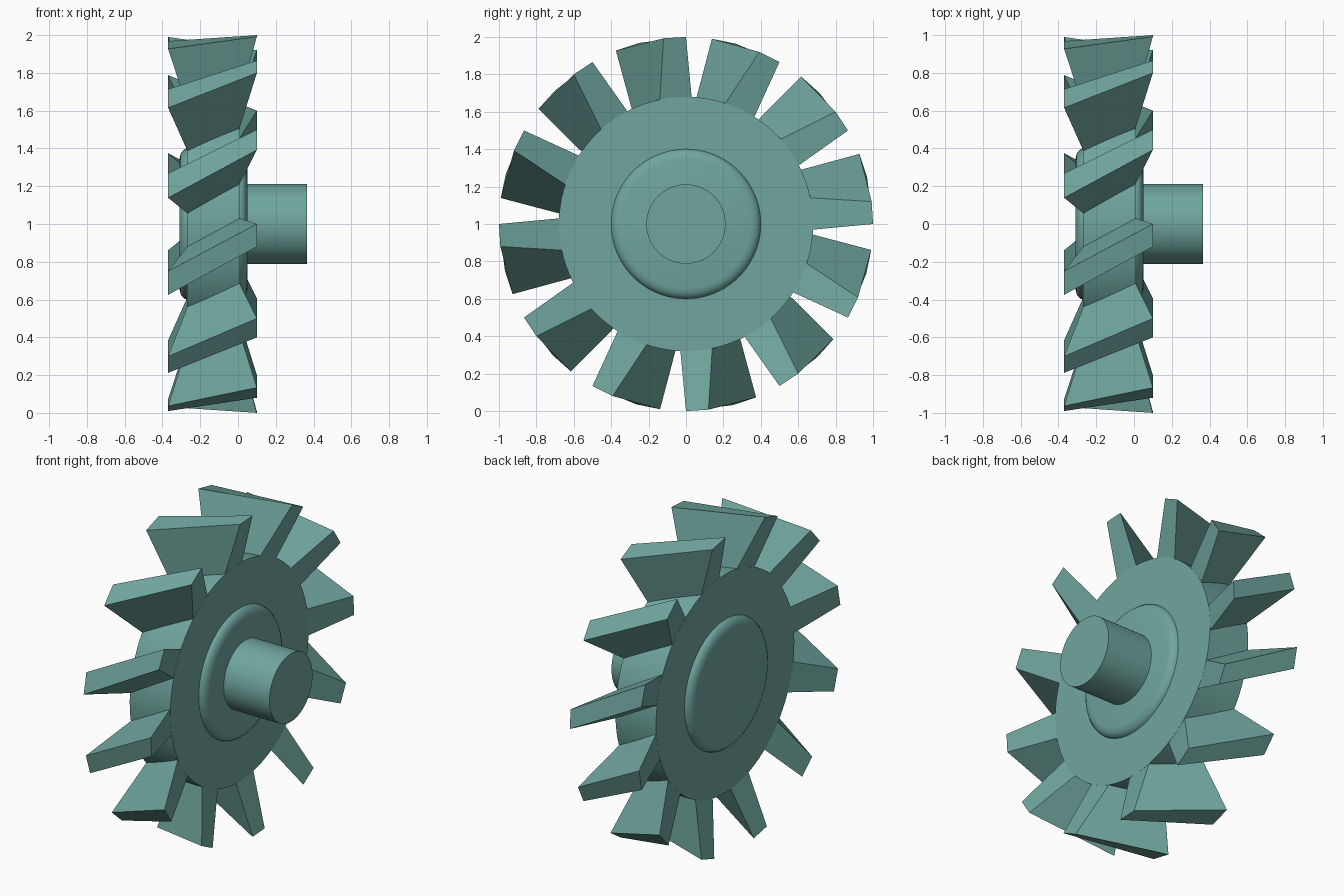
import bpy, bmesh, math
from mathutils import Vector

if "Cube" in bpy.data.objects:
    bpy.data.objects.remove(bpy.data.objects["Cube"])

CENTRE_Z = 1.0
BLADES = 12

teal = bpy.data.materials.new("muted_teal")
teal.diffuse_color = (0.16, 0.38, 0.34, 1)
teal.use_nodes = True
teal.node_tree.nodes["Principled BSDF"].inputs["Base Color"].default_value = teal.diffuse_color


def finish(name, bm, smooth=False):
    bmesh.ops.recalc_face_normals(bm, faces=bm.faces)
    me = bpy.data.meshes.new(name)
    bm.to_mesh(me)
    bm.free()
    me.materials.append(teal)
    ob = bpy.data.objects.new(name, me)
    bpy.context.collection.objects.link(ob)
    ob.location.z = CENTRE_Z
    if smooth:
        bpy.ops.object.select_all(action='DESELECT')
        ob.select_set(True)
        bpy.context.view_layer.objects.active = ob
        bpy.ops.object.shade_smooth_by_angle(angle=math.radians(32))
    return ob


def lathe(name, profile, steps=96):
    """Spin (x, radius) points around the x axis; the ends become flat caps."""
    bm = bmesh.new()
    rings = []
    for x, r in profile:
        rings.append([bm.verts.new((x, r * math.cos(2 * math.pi * i / steps),
                                    r * math.sin(2 * math.pi * i / steps)))
                      for i in range(steps)])
    for a, b in zip(rings, rings[1:]):
        for i in range(steps):
            j = (i + 1) % steps
            bm.faces.new((a[i], a[j], b[j], b[i]))
    bm.faces.new(rings[0])
    bm.faces.new(rings[-1])
    return finish(name, bm, True)


# Hub drum with a rounded raised boss on each side
boss = [(0.0, 0.40), (0.012, 0.396), (0.024, 0.386), (0.034, 0.37), (0.04, 0.345)]
front_side = [(0.01 + h, r) for h, r in boss]
back_side = [(-0.27 - h, r) for h, r in reversed(boss)]
lathe("hub", back_side + [(-0.27, 0.68), (0.01, 0.68)] + front_side)

# Shaft stub on the +x side
lathe("shaft", [(0.0, 0.212), (0.365, 0.212)])

# Slanted blades: (x, sideways offset) at the tip and where they meet the hub
TIP = [(0.10, 0.0), (0.10, 0.12), (-0.37, 0.375), (-0.37, 0.25)]
ROOT = [(0.008, -0.03), (0.008, 0.14), (-0.268, 0.29), (-0.268, 0.12)]


def ring_point(x, t, r):
    return Vector((x, math.sqrt(r * r - t * t), t))


bm = bmesh.new()
for k in range(BLADES):
    a = math.pi / 2 + k * 2 * math.pi / BLADES
    outer, inner = [], []
    for (tx, tt), (rx, rt) in zip(TIP, ROOT):
        tip = ring_point(tx, tt, 1.0)
        root = ring_point(rx, rt, 0.68)
        root += (root - tip) * 0.12          # sink the root into the hub
        for p, group in ((tip, outer), (root, inner)):
            y = p.y * math.cos(a) - p.z * math.sin(a)
            z = p.y * math.sin(a) + p.z * math.cos(a)
            group.append(bm.verts.new((p.x, y, z)))
    bm.faces.new(outer)
    bm.faces.new(inner[::-1])
    for i in range(4):
        j = (i + 1) % 4
        bm.faces.new((outer[i], inner[i], inner[j], outer[j]))
finish("blades", bm)
